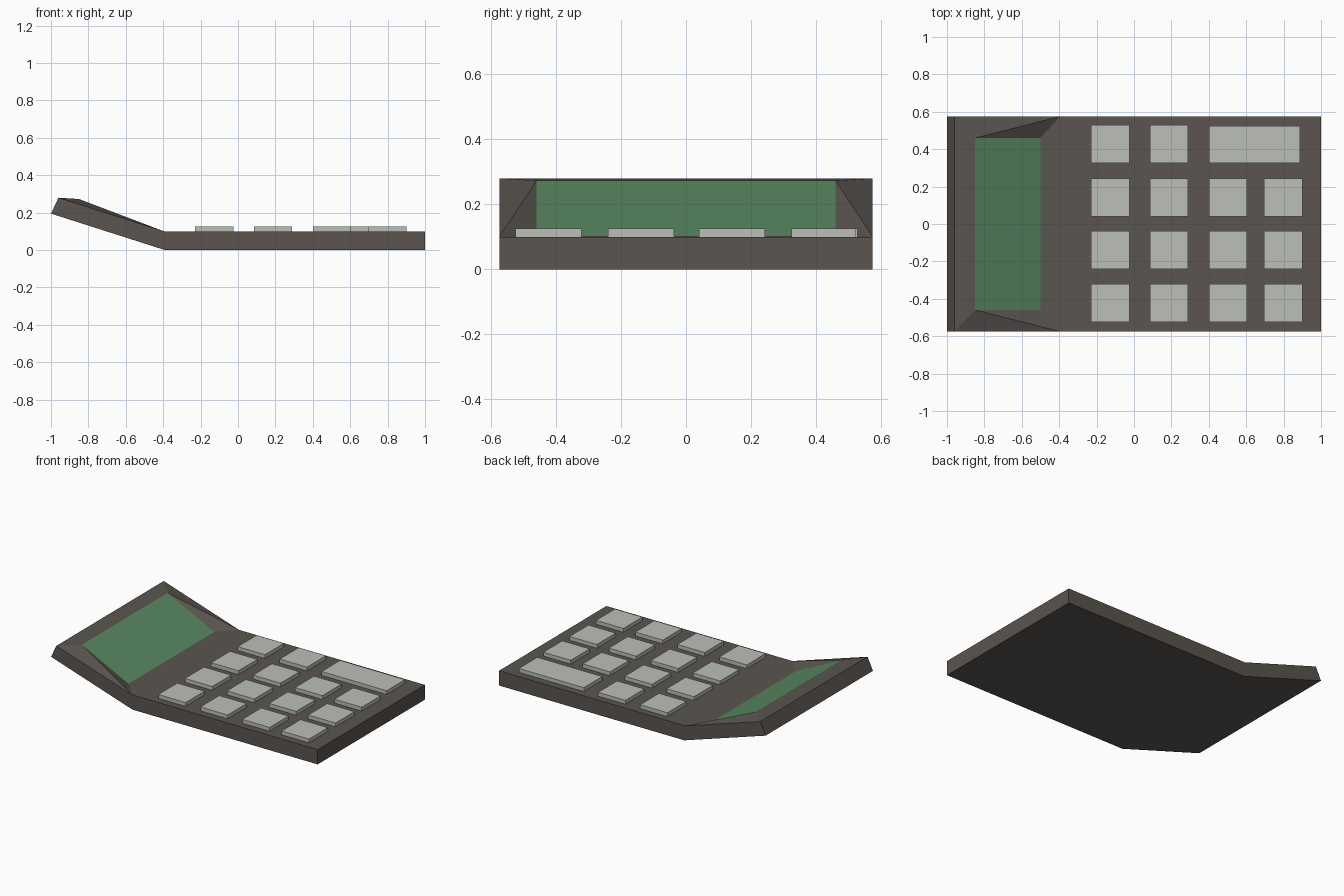
import bpy
import bmesh

if "Cube" in bpy.data.objects:
    bpy.data.objects.remove(bpy.data.objects["Cube"])


def material(name, rgb):
    m = bpy.data.materials.new(name)
    m.diffuse_color = (*rgb, 1)
    m.use_nodes = True
    m.node_tree.nodes["Principled BSDF"].inputs["Base Color"].default_value = m.diffuse_color
    return m


CASE = material("dark_grey_case", (0.103, 0.090, 0.079))
GREEN = material("green_screen", (0.100, 0.250, 0.120))
KEY = material("light_grey_keys", (0.500, 0.520, 0.480))


def finish(bm, name, mats):
    me = bpy.data.meshes.new(name)
    bm.to_mesh(me)
    bm.free()
    for m in mats:
        me.materials.append(m)
    ob = bpy.data.objects.new(name, me)
    bpy.context.collection.objects.link(ob)
    return ob


# Case: bent side profile extruded across y, upper panel left open
W = 0.575
profile = [(-0.96, 0.28), (-0.395, 0.10), (1, 0.10), (1, 0), (-0.39, 0), (-1, 0.195)]
bm = bmesh.new()
front = [bm.verts.new((x, -W, z)) for x, z in profile]
back = [bm.verts.new((x, W, z)) for x, z in profile]
bm.faces.new(front)
bm.faces.new(back[::-1])
n = len(profile)
for i in range(1, n):
    j = (i + 1) % n
    bm.faces.new((front[i], back[i], back[j], front[j]))

# Screen: inset tilted face, joined to the case by a sloping frame
S = 0.46
hi = [bm.verts.new((-0.85, y, 0.273)) for y in (-S, S)]
lo = [bm.verts.new((-0.50, y, 0.102)) for y in (-S, S)]
screen = bm.faces.new((hi[0], lo[0], lo[1], hi[1]))
screen.material_index = 1
bm.faces.new((front[0], hi[0], hi[1], back[0]))
bm.faces.new((front[1], back[1], lo[1], lo[0]))
for k, edge in enumerate((front, back)):
    bm.faces.new((edge[0], edge[1], hi[k]))
    bm.faces.new((edge[1], lo[k], hi[k]))
bmesh.ops.recalc_face_normals(bm, faces=bm.faces)
finish(bm, "case_with_screen", [CASE, GREEN])


# Keys: raised flat boxes
def key(name, x0, x1, y0, y1):
    bm = bmesh.new()
    bmesh.ops.create_cube(bm, size=1)
    bmesh.ops.scale(bm, vec=(x1 - x0, y1 - y0, 0.036), verts=bm.verts)
    bmesh.ops.translate(bm, vec=((x0 + x1) / 2, (y0 + y1) / 2, 0.108), verts=bm.verts)
    finish(bm, name, [KEY])


columns = [-0.23, 0.085, 0.40, 0.695]
rows = [-0.525, -0.24, 0.04, 0.325]
for r, y in enumerate(rows):
    for c, x in enumerate(columns):
        if r == 3 and c >= 2:
            continue
        key(f"key_{r}_{c}", x, x + 0.205, y, y + 0.203)
key("wide_key", 0.40, 0.888, 0.325, 0.523)
